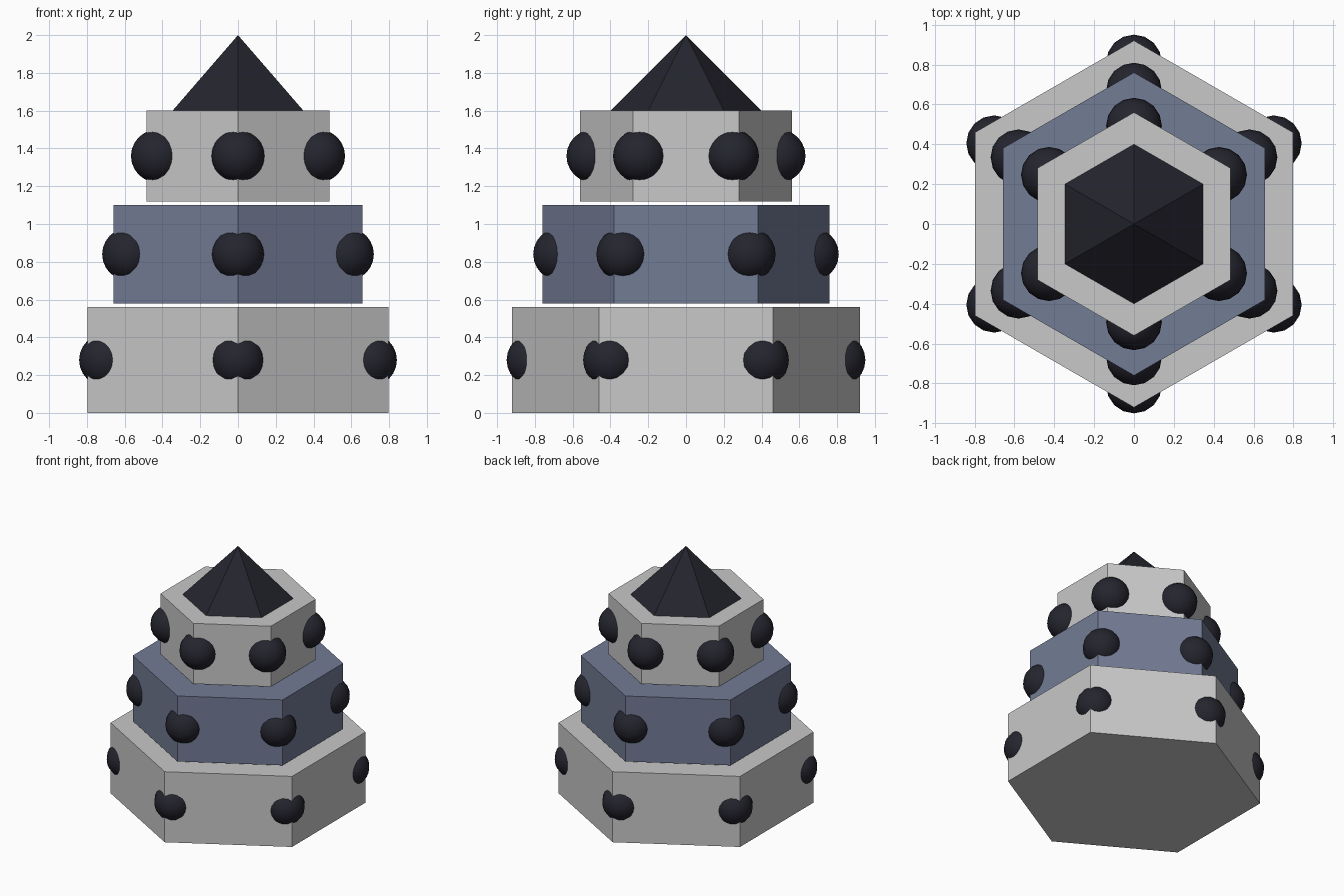
import bpy
from math import sin, cos, radians

cube = bpy.data.objects.get("Cube")
if cube:
    bpy.data.objects.remove(cube, do_unlink=True)


def material(name, color):
    mat = bpy.data.materials.new(name)
    mat.use_nodes = True
    mat.diffuse_color = (*color, 1)
    mat.node_tree.nodes["Principled BSDF"].inputs["Base Color"].default_value = (*color, 1)
    return mat


STONE = material("pale grey", (0.58, 0.58, 0.58))
SLATE = material("slate blue", (0.17, 0.20, 0.30))
DARK = material("near black", (0.018, 0.018, 0.028))

CORNERS = [radians(30 + 60 * i) for i in range(6)]


def finish(name, mat):
    obj = bpy.context.object
    obj.name = name
    obj.data.materials.append(mat)
    return obj


def hexagon(name, r_bottom, r_top, z0, z1, mat):
    """Six-sided solid with corners on the y axis."""
    bpy.ops.mesh.primitive_cone_add(vertices=6, radius1=r_bottom, radius2=r_top,
                                    depth=z1 - z0, location=(0, 0, (z0 + z1) / 2))
    return finish(name, mat)


def corner_balls(name, radius, z):
    """Dark balls sunk into the six corners of a tier."""
    for i, a in enumerate(CORNERS):
        bpy.ops.mesh.primitive_uv_sphere_add(
            segments=16, ring_count=12, radius=0.14,
            location=(radius * cos(a), radius * sin(a), z))
        finish(f"{name}_ball_{i + 1}", DARK)
        bpy.ops.object.shade_smooth()


# Three stacked tiers with a narrow gap between them
for name, radius, z0, z1, mat in (
        ("lower_tier", 0.92, 0.0, 0.56, STONE),
        ("middle_tier", 0.76, 0.58, 1.10, SLATE),
        ("upper_tier", 0.56, 1.12, 1.60, STONE)):
    hexagon(name, radius, radius, z0, z1, mat)
    corner_balls(name, radius * 0.88, (z0 + z1) / 2)

# Pointed roof
hexagon("roof", 0.40, 0, 1.60, 2.0, DARK)
